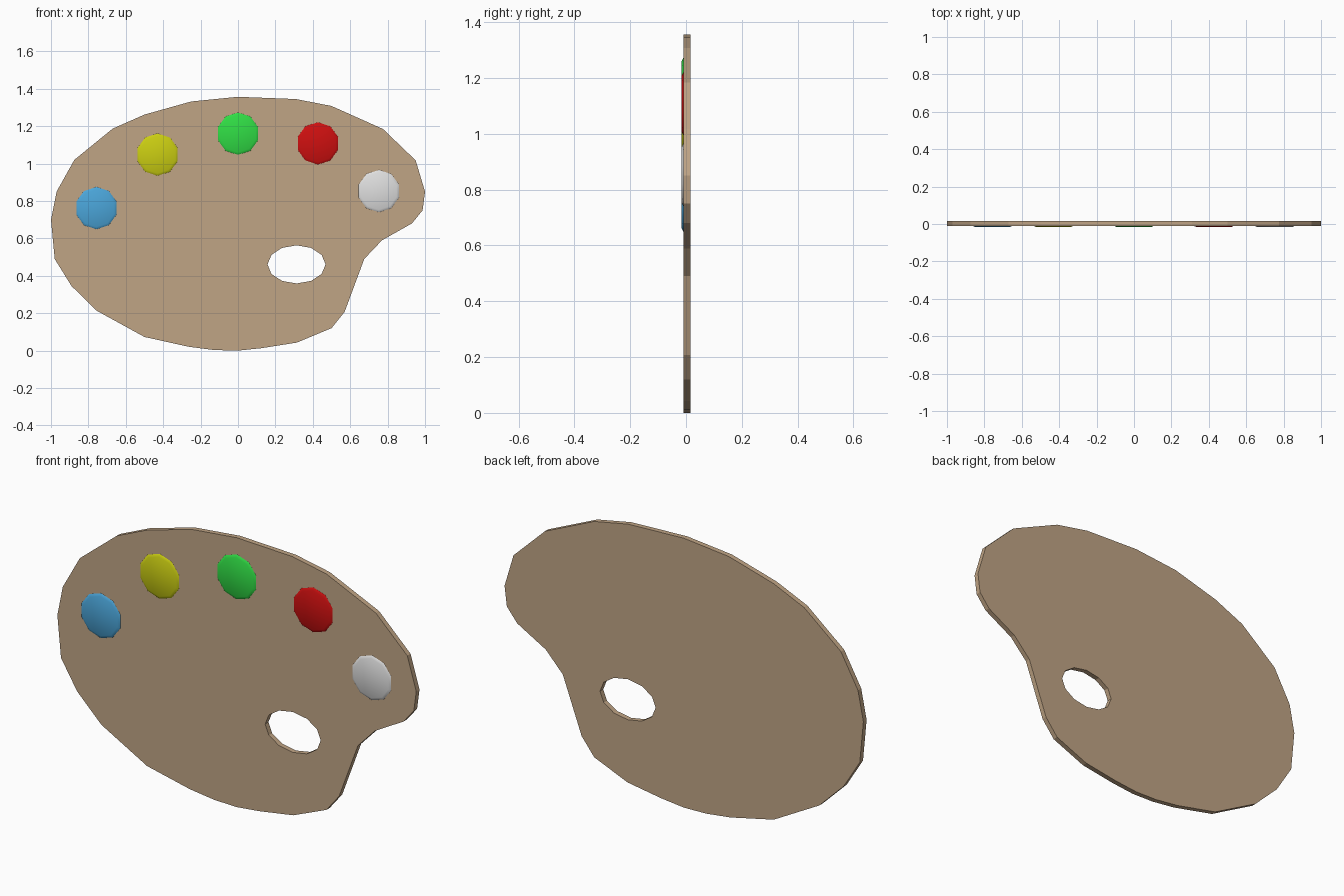
import bpy, bmesh, math

if "Cube" in bpy.data.objects:
    bpy.data.objects.remove(bpy.data.objects["Cube"])

FRONT, BACK, PAINT_FRONT = -0.0095, 0.0163, -0.0163


def material(name, rgb):
    m = bpy.data.materials.new(name)
    m.diffuse_color = (*rgb, 1)
    m.use_nodes = True
    m.node_tree.nodes["Principled BSDF"].inputs["Base Color"].default_value = m.diffuse_color
    return m


def add_object(name, bm, mat, smooth):
    bmesh.ops.recalc_face_normals(bm, faces=bm.faces)
    for f in bm.faces:
        f.smooth = smooth
    mesh = bpy.data.meshes.new(name)
    bm.to_mesh(mesh)
    bm.free()
    mesh.materials.append(mat)
    ob = bpy.data.objects.new(name, mesh)
    bpy.context.collection.objects.link(ob)
    return ob


# board outline (x, z), clockwise from the top
outline = [(0, 1.357), (.31, 1.345), (.5, 1.308), (.775, 1.185), (.95, 1.017),
           (1, .85), (.987, .75), (.93, .68), (.77, .59), (.675, .49),
           (.57, .207), (.5, .12), (.315, .043), (.125, .013), (0, 0),
           (-.125, .003), (-.26, .02), (-.5, .073), (-.755, .213),
           (-.89, .345), (-.98, .49), (-1, .70), (-.97, .85), (-.875, 1.02),
           (-.67, 1.187), (-.5, 1.262), (-.25, 1.332)]
# thumb hole
hole = [(.313 + .155 * math.cos(a), .461 + .102 * math.sin(a))
        for a in (i * math.tau / 12 for i in range(12))]

# board: fill between the two loops, then extrude to thickness
bm = bmesh.new()
edges = []
for loop in (outline, hole):
    vs = [bm.verts.new((x, FRONT, z)) for x, z in loop]
    edges += [bm.edges.new((vs[i - 1], vs[i])) for i in range(len(vs))]
bmesh.ops.triangle_fill(bm, use_beauty=True, use_dissolve=False, edges=edges)
ext = bmesh.ops.extrude_face_region(bm, geom=bm.faces[:], use_keep_orig=True)
for v in ext["geom"]:
    if isinstance(v, bmesh.types.BMVert):
        v.co.y = BACK
add_object("board", bm, material("light wood", (.53, .375, .235)), False)


# paint dabs: low ten-sided domes
def paint_dab(name, x, z, mat):
    bm = bmesh.new()
    rings = []
    for r, y in ((.114, FRONT + .001), (.113, FRONT), (.1, PAINT_FRONT + .0008)):
        rings.append([bm.verts.new((x + r * math.cos(a), y, z + r * math.sin(a)))
                      for a in (math.radians(18 + 36 * i) for i in range(10))])
    tip = bm.verts.new((x, PAINT_FRONT, z))
    for i in range(10):
        for lo, hi in zip(rings, rings[1:]):
            bm.faces.new((lo[i - 1], lo[i], hi[i], hi[i - 1]))
        bm.faces.new((rings[-1][i - 1], rings[-1][i], tip))
    bm.faces.new(rings[0])
    add_object(name, bm, mat, True)


for colour, x, z, rgb in (("blue", -.757, .762, (.07, .38, .70)),
                          ("yellow", -.43, 1.048, (.60, .62, .006)),
                          ("green", 0, 1.16, (.03, .73, .06)),
                          ("red", .427, 1.108, (.62, .005, .005)),
                          ("white", .753, .853, (.74, .74, .74))):
    paint_dab(colour + "_paint", x, z, material(colour + " paint", rgb))
